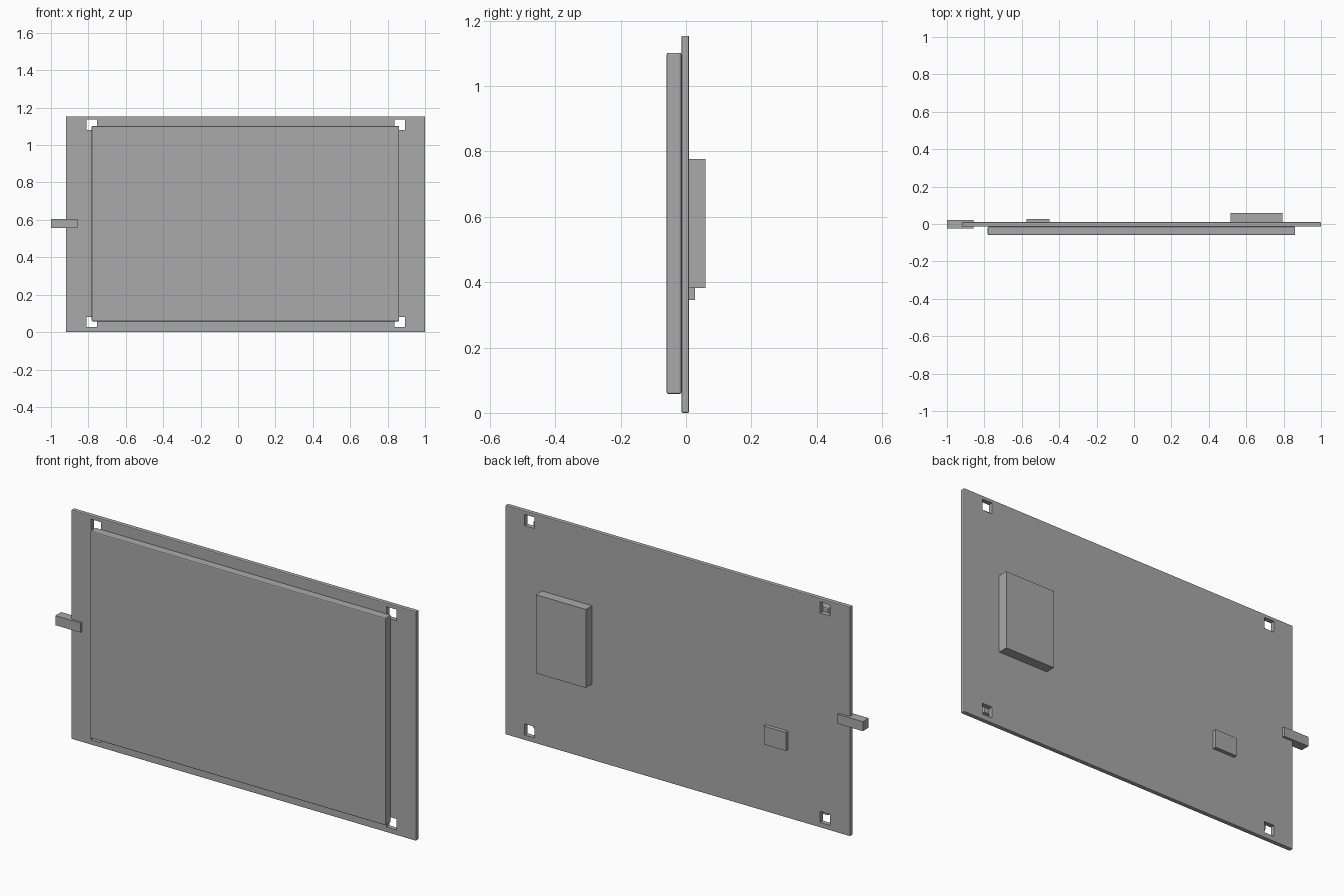
import bpy
import bmesh
from mathutils import Vector

if "Cube" in bpy.data.objects:
    bpy.data.objects.remove(bpy.data.objects["Cube"], do_unlink=True)

grey = bpy.data.materials.new("plain grey")
grey.use_nodes = True
colour = (0.4, 0.4, 0.4, 1)
grey.diffuse_color = colour
grey.node_tree.nodes["Principled BSDF"].inputs["Base Color"].default_value = colour


def box(name, x, y, z, bevel=0):
    """Box between the given (low, high) limits, with optional chamfered edges."""
    low, high = (Vector(corner) for corner in zip(x, y, z))
    bm = bmesh.new()
    bmesh.ops.create_cube(bm, size=1)
    bmesh.ops.scale(bm, vec=high - low, verts=bm.verts)
    if bevel:
        bmesh.ops.bevel(bm, geom=bm.edges[:], offset=bevel, segments=2,
                        profile=0.5, affect='EDGES')
    mesh = bpy.data.meshes.new(name)
    bm.to_mesh(mesh)
    bm.free()
    mesh.materials.append(grey)
    obj = bpy.data.objects.new(name, mesh)
    obj.location = (low + high) / 2
    bpy.context.collection.objects.link(obj)
    return obj


FRONT, BACK = -0.0135, 0.0095

# Back board with four square mounting holes
board = box("back_board", (-0.92, 1), (FRONT, BACK), (0, 1.154), 0.004)
for x in (-0.782, 0.864):
    for z in (0.054, 1.108):
        half = 0.028
        cutter = box("hole_cutter", (x - half, x + half), (-0.1, 0.1),
                     (z - half, z + half))
        cutter.hide_render = True
        cut = board.modifiers.new("mounting_hole", 'BOOLEAN')
        cut.operation = 'DIFFERENCE'
        cut.solver = 'EXACT'
        cut.object = cutter
        bpy.context.view_layer.objects.active = board
        bpy.ops.object.modifier_apply(modifier=cut.name)
        bpy.data.objects.remove(cutter, do_unlink=True)

# Front panel
box("front_panel", (-0.782, 0.862), (-0.059, FRONT - 0.001), (0.058, 1.102), 0.005)

# Blocks on the back
box("large_back_block", (0.517, 0.795), (BACK, 0.059), (0.382, 0.777))
box("small_back_block", (-0.576, -0.453), (BACK, 0.028), (0.346, 0.438))

# Tab through the side edge
box("side_tab", (-1, -0.859), (-0.025, 0.022), (0.556, 0.604))
